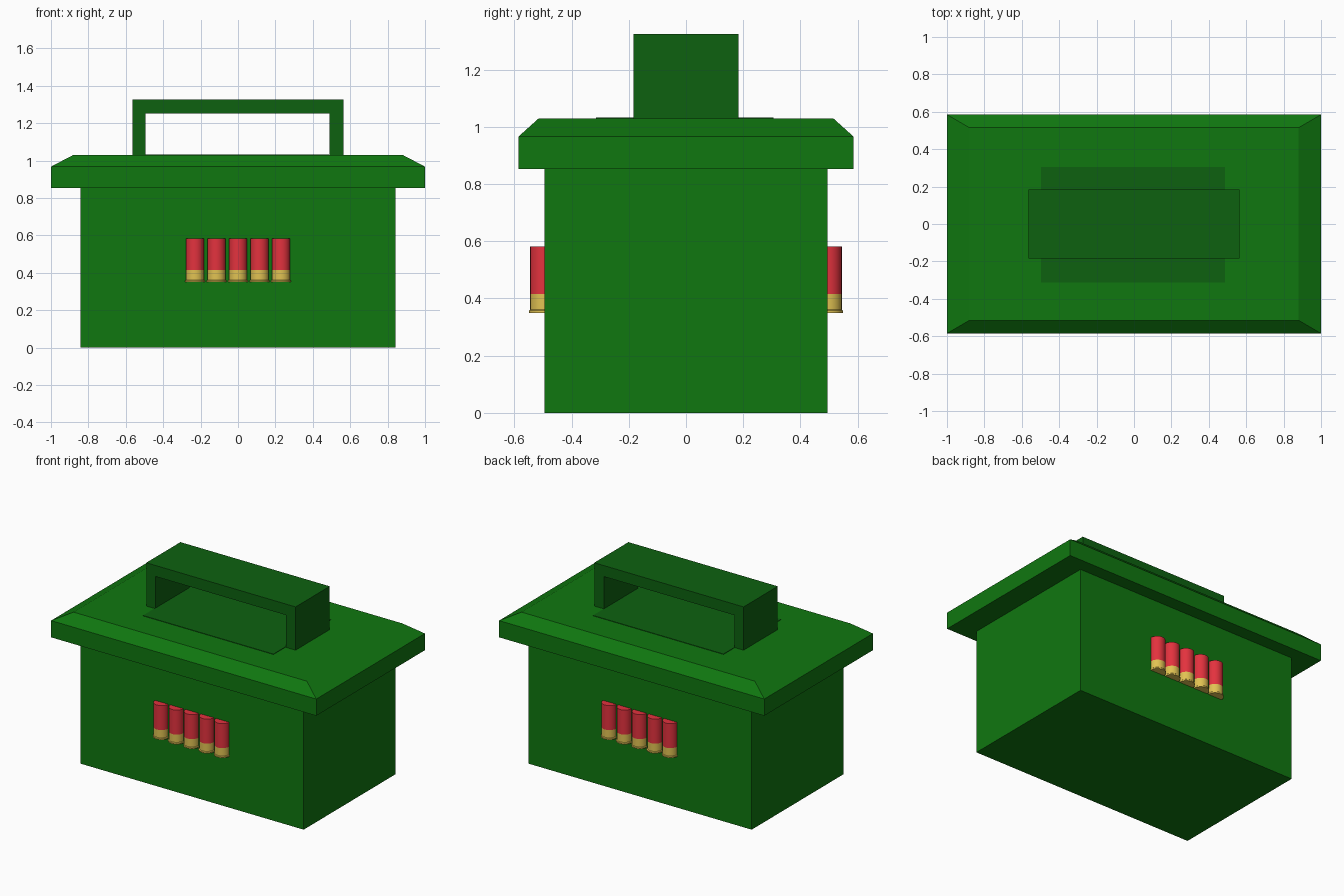
import bpy, bmesh, math

if "Cube" in bpy.data.objects:
    bpy.data.objects.remove(bpy.data.objects["Cube"])


def material(name, rgb):
    m = bpy.data.materials.new(name)
    m.diffuse_color = (*rgb, 1.0)
    m.use_nodes = True
    m.node_tree.nodes["Principled BSDF"].inputs["Base Color"].default_value = m.diffuse_color
    return m


GREEN = material("box green", (0.005, 0.185, 0.005))
DARK = material("dark green", (0.004, 0.120, 0.005))
RED = material("shell red", (0.77, 0.032, 0.048))
BRASS = material("brass", (0.75, 0.54, 0.085))


def finish(bm, name, *mats):
    bmesh.ops.recalc_face_normals(bm, faces=bm.faces)
    me = bpy.data.meshes.new(name)
    bm.to_mesh(me)
    bm.free()
    for m in mats:
        me.materials.append(m)
    ob = bpy.data.objects.new(name, me)
    bpy.context.collection.objects.link(ob)
    return ob


def loft(name, rings, *mats):
    """Skin a stack of vertex rings and cap both ends."""
    bm = bmesh.new()
    vs = [[bm.verts.new(p) for p in r] for r in rings]
    n = len(vs[0])
    for a, b in zip(vs, vs[1:]):
        for i in range(n):
            j = (i + 1) % n
            bm.faces.new((a[i], a[j], b[j], b[i]))
    bm.faces.new(vs[0])
    bm.faces.new(vs[-1])
    return finish(bm, name, *mats)


def rect(hx, hy, z, cx=0.0, cy=0.0):
    return [(cx + sx * hx, cy + sy * hy, z)
            for sx, sy in ((-1, -1), (1, -1), (1, 1), (-1, 1))]


# Box body and bevelled lid
loft("box_body", [rect(0.842, 0.495, 0), rect(0.842, 0.495, 0.853)], GREEN)
loft("lid", [rect(1.0, 0.585, 0.853), rect(1.0, 0.585, 0.967),
             rect(0.88, 0.515, 1.03)], GREEN)

# Dark panel lying on the lid
loft("lid_panel", [rect(0.492, 0.31, 1.028, -0.005, -0.004),
                   rect(0.492, 0.31, 1.033, -0.005, -0.004)], DARK)

# Wide strap handle: arch profile extruded along y
arch = [(-0.563, 1.02), (-0.563, 1.325), (0.563, 1.325), (0.563, 1.02),
        (0.49, 1.02), (0.49, 1.25), (-0.495, 1.25), (-0.495, 1.02)]
loft("handle", [[(x, y, z) for x, z in arch] for y in (-0.184, 0.184)], DARK)

# Shotgun shells, half sunk into the front and back
PROFILE = [(0.053, 0.350), (0.053, 0.358), (0.049, 0.362), (0.049, 0.415), (0.049, 0.582)]
SEG = 24
for side, sy in (("front", -1), ("back", 1)):
    for k in range(5):
        cx = (k - 2) * 0.115
        rings = [[(cx + r * math.cos(2 * math.pi * i / SEG),
                   sy * 0.496 + r * math.sin(2 * math.pi * i / SEG), z)
                  for i in range(SEG)] for r, z in PROFILE]
        ob = loft(f"{side}_shell_{k + 1}", rings, RED, BRASS)
        for f in ob.data.polygons:
            f.material_index = 1 if f.center.z < 0.415 else 0
        bpy.ops.object.select_all(action='DESELECT')
        ob.select_set(True)
        bpy.context.view_layer.objects.active = ob
        bpy.ops.object.shade_smooth_by_angle(angle=math.radians(35))
